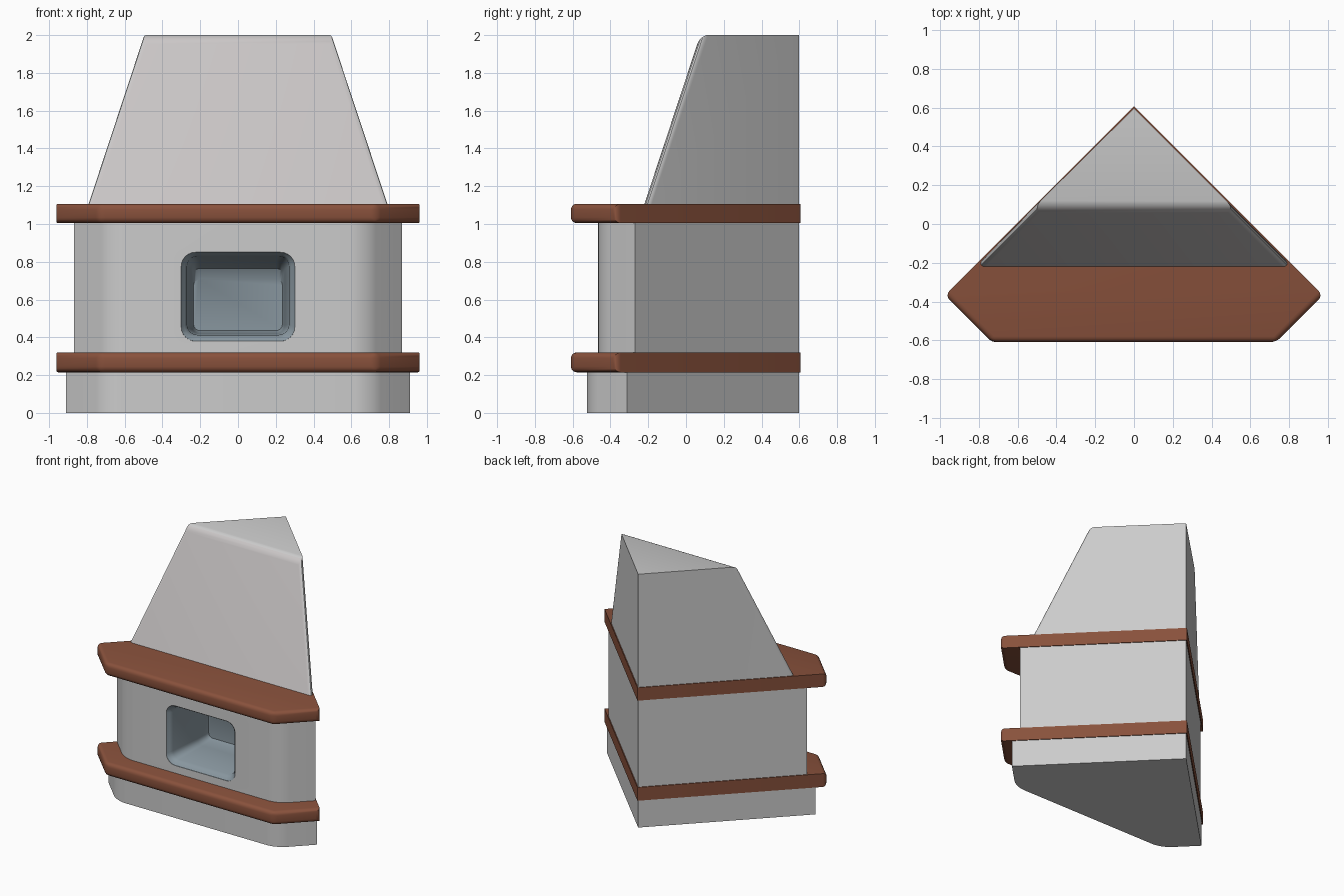
import bpy, bmesh, math

if "Cube" in bpy.data.objects:
    bpy.data.objects.remove(bpy.data.objects["Cube"])


def material(name, rgb):
    m = bpy.data.materials.new(name)
    m.diffuse_color = (*rgb, 1)
    m.use_nodes = True
    m.node_tree.nodes["Principled BSDF"].inputs["Base Color"].default_value = m.diffuse_color
    return m


plaster = material("grey plaster", (0.60, 0.60, 0.60))
hood_paint = material("warm grey plaster", (0.59, 0.565, 0.565))
brick = material("brown brick", (0.25, 0.083, 0.045))
firebox = material("slate blue lining", (0.25, 0.31, 0.35))


def finish(bm, name, mats):
    bmesh.ops.recalc_face_normals(bm, faces=bm.faces)
    me = bpy.data.meshes.new(name)
    bm.to_mesh(me)
    bm.free()
    ob = bpy.data.objects.new(name, me)
    bpy.context.collection.objects.link(ob)
    for m in mats:
        me.materials.append(m)
    return ob


def smooth(ob):
    bpy.ops.object.select_all(action='DESELECT')
    ob.select_set(True)
    bpy.context.view_layer.objects.active = ob
    bpy.ops.object.shade_smooth_by_angle(angle=math.radians(35))


def loft(rings):
    """Closed solid through rings with equal point counts."""
    bm = bmesh.new()
    vs = [[bm.verts.new(p) for p in r] for r in rings]
    n = len(rings[0])
    for a, b in zip(vs, vs[1:]):
        for i in range(n):
            j = (i + 1) % n
            bm.faces.new((a[i], a[j], b[j], b[i]))
    bm.faces.new(vs[0][::-1])
    bm.faces.new(vs[-1])
    bmesh.ops.recalc_face_normals(bm, faces=bm.faces)
    return bm


def bevel(bm, rule, offset, segments):
    edges = [e for e in bm.edges if rule(*[v.co for v in e.verts])]
    bmesh.ops.bevel(bm, geom=edges, offset=offset, segments=segments,
                    profile=0.5, affect='EDGES')


def corner_plan(back, side_x, front):
    """Plan with a right-angled back corner and cut front corners."""
    side_y = back - side_x
    front_x = side_x - (side_y - front)
    return [(0, back), (-side_x, side_y), (-front_x, front),
            (front_x, front), (side_x, side_y)]


def prism(plan, z0, z1):
    return loft([[(x, y, z) for x, y in plan] for z in (z0, z1)])


# Plinth and body, with rounded front corners
parts = {}
for name, side_x, front, z0, z1 in (("plinth", 0.91, -0.525, 0, 0.22),
                                    ("body", 0.867, -0.465, 0.315, 1.01)):
    bm = prism(corner_plan(0.597, side_x, front), z0, z1)
    bevel(bm, lambda a, b: a.z != b.z and max(a.y, b.y) < front + 0.01, 0.08, 6)
    parts[name] = finish(bm, name, [plaster, firebox])

# Firebox opening: flared rim, tapering sides, ceiling curving down to the back


def rounded_rect(y, w, z0, z1, r):
    pts = []
    for k, (cx, cz) in enumerate(((w - r, z1 - r), (r - w, z1 - r),
                                  (r - w, z0 + r), (w - r, z0 + r))):
        for i in range(7):
            a = math.pi / 2 * (k + i / 6)
            pts.append((cx + r * math.cos(a), y, cz + r * math.sin(a)))
    return pts


sections = ((-0.48, 0.306, 0.375, 0.855, 0.08),
            (-0.463, 0.300, 0.380, 0.850, 0.075),
            (-0.450, 0.283, 0.397, 0.840, 0.065),
            (-0.425, 0.270, 0.413, 0.830, 0.055),
            (-0.15, 0.248, 0.420, 0.805, 0.045),
            (-0.06, 0.241, 0.425, 0.765, 0.04),
            (-0.03, 0.235, 0.435, 0.71, 0.035))
bm = loft([rounded_rect(*s) for s in sections])
for f in bm.faces:
    f.material_index = 1
cutter = finish(bm, "opening_cutter", [plaster, firebox])
cutter.hide_render = True
body = parts["body"]
mod = body.modifiers.new("opening", 'BOOLEAN')
mod.operation = 'DIFFERENCE'
mod.solver = 'EXACT'
mod.object = cutter
bpy.context.view_layer.objects.active = body
bpy.ops.object.modifier_apply(modifier=mod.name)
bpy.data.objects.remove(cutter)
for ob in parts.values():
    smooth(ob)

# Two brick shelves, rounded along the front and cut corners
for name, z0, z1 in (("hearth_shelf", 0.215, 0.32), ("mantel_shelf", 1.005, 1.107)):
    bm = prism(corner_plan(0.606, 0.974, -0.609), z0, z1)
    bevel(bm, lambda a, b: max(a.y, b.y) < -0.3, 0.03, 4)
    smooth(finish(bm, name, [brick]))

# Tapered chimney hood with rounded front edges
bm = loft([[(0, 0.597, z), (y - 0.597, y, z), (0.597 - y, y, z)]
           for z, y in ((1.1, -0.222), (2.0, 0.075))])
bevel(bm, lambda a, b: max(a.y, b.y) < 0.1 and max(a.z, b.z) > 1.5, 0.05, 5)
for f in bm.faces:
    f.normal_update()
    f.material_index = int(f.normal.y < -0.5 and abs(f.normal.x) < 0.3)
smooth(finish(bm, "chimney_hood", [plaster, hood_paint]))
